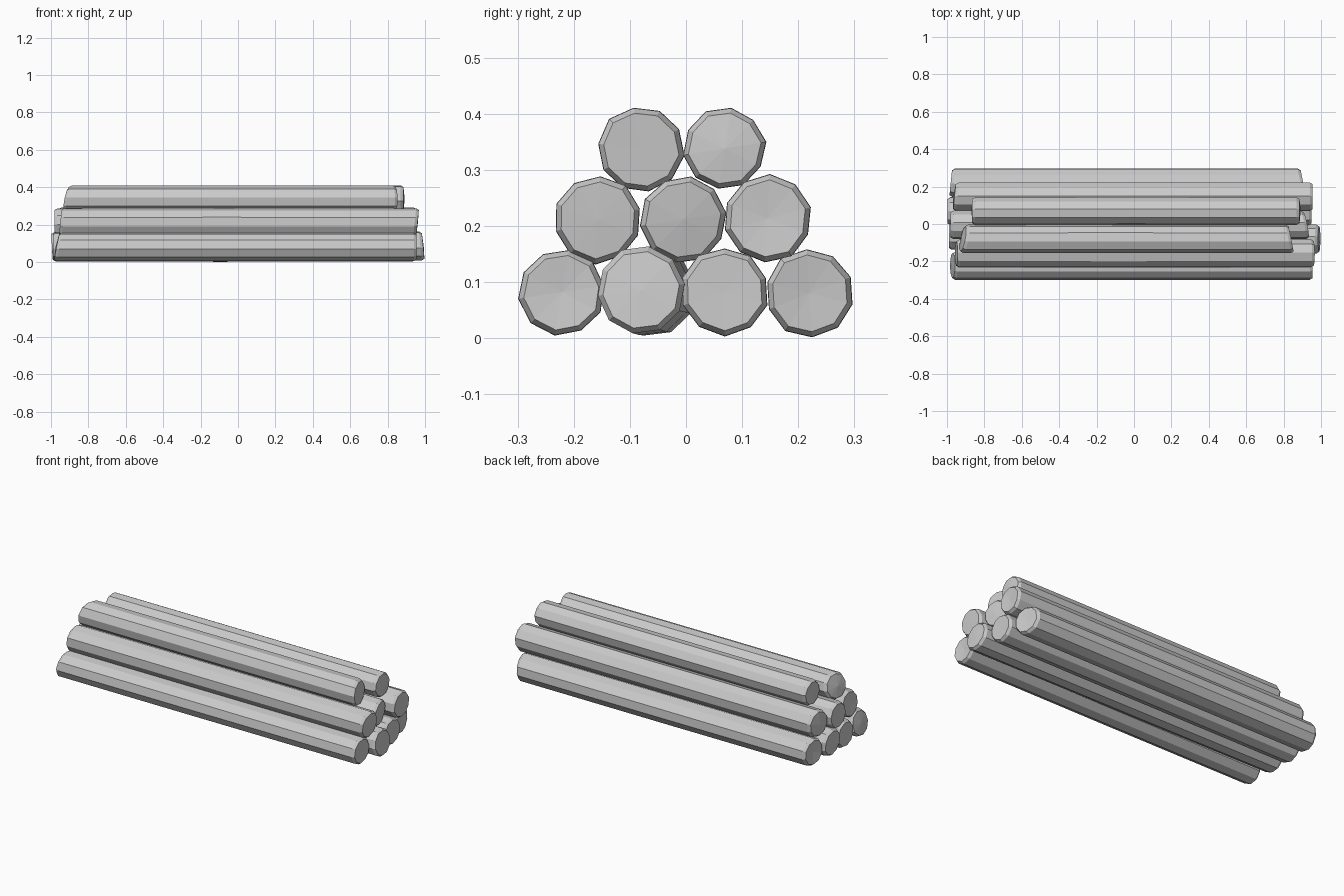
import bpy, bmesh, math, random

random.seed(4)
if "Cube" in bpy.data.objects:
    bpy.data.objects.remove(bpy.data.objects["Cube"], do_unlink=True)

SIDES = 10
CHAMFER = 0.015


def make_log(name, y, z, radius, left, right, left_slant=(0, 0), right_slant=(0, 0), drift=(0, 0)):
    """Faceted log along x; each end is a chamfered, slightly uneven fan cut at a slant."""
    bm = bmesh.new()
    phase = random.uniform(0, math.tau / SIDES)
    wobble = [random.uniform(0.97, 1.02) for _ in range(SIDES)]

    def ring(x, scale, slant, t):
        # t runs from 0 at the left end to 1 at the right end
        verts = []
        for i in range(SIDES):
            a = math.tau * i / SIDES + phase
            r = radius * scale * wobble[i]
            dy, dz = r * math.cos(a), r * math.sin(a)
            verts.append(bm.verts.new((x + slant[0] * dy + slant[1] * dz,
                                       y + dy + drift[0] * (1 - t),
                                       z + dz + drift[1] * (1 - t))))
        return verts

    middle = random.uniform(0.4, 0.6)
    rings = [ring(left, 0.88, left_slant, 0),
             ring(left + CHAMFER, 1, left_slant, 0),
             ring(left + (right - left) * middle, 1.01, (0, 0), middle),
             ring(right - CHAMFER, 1, right_slant, 1),
             ring(right, 0.88, right_slant, 1)]

    # Bark
    for a, b in zip(rings, rings[1:]):
        for i in range(SIDES):
            j = (i + 1) % SIDES
            bm.faces.new((a[i], a[j], b[j], b[i]))

    # Cut ends
    for x, loop, d in ((left, rings[0], 1), (right, rings[-1], 0)):
        hub = bm.verts.new((x + random.uniform(-0.008, 0.008), y + drift[0] * d, z + drift[1] * d))
        for i in range(SIDES):
            bm.faces.new((loop[i], loop[(i + 1) % SIDES], hub))

    bmesh.ops.recalc_face_normals(bm, faces=bm.faces)
    mesh = bpy.data.meshes.new(name)
    bm.to_mesh(mesh)
    bm.free()
    obj = bpy.data.objects.new(name, mesh)
    bpy.context.collection.objects.link(obj)


# Bottom row, front to back
make_log("bottom_log_front", -0.221, 0.082, 0.077, -0.97, 0.955, left_slant=(0, 0.2))
make_log("bottom_log_mid_front", -0.081, 0.086, 0.078, -0.99, 0.99, right_slant=(0, -0.1), drift=(0.02, -0.004))
make_log("bottom_log_mid_back", 0.069, 0.083, 0.078, -0.995, 0.95, left_slant=(0, -0.05))
make_log("bottom_log_back", 0.22, 0.08, 0.079, -0.98, 0.905, left_slant=(0.1, 0), right_slant=(-0.2, 0))

# Middle row
make_log("middle_log_front", -0.157, 0.211, 0.078, -0.95, 0.96, left_slant=(0, 0.1), right_slant=(0, 0.1))
make_log("middle_log_centre", -0.004, 0.212, 0.077, -0.98, 0.92, right_slant=(-0.2, 0.1))
make_log("middle_log_back", 0.145, 0.213, 0.078, -0.96, 0.955, left_slant=(0.1, 0))

# Top row
make_log("top_log_front", -0.08, 0.336, 0.077, -0.915, 0.84, left_slant=(0.2, 0.2), right_slant=(-0.2, 0))
make_log("top_log_back", 0.069, 0.338, 0.073, -0.865, 0.885)
